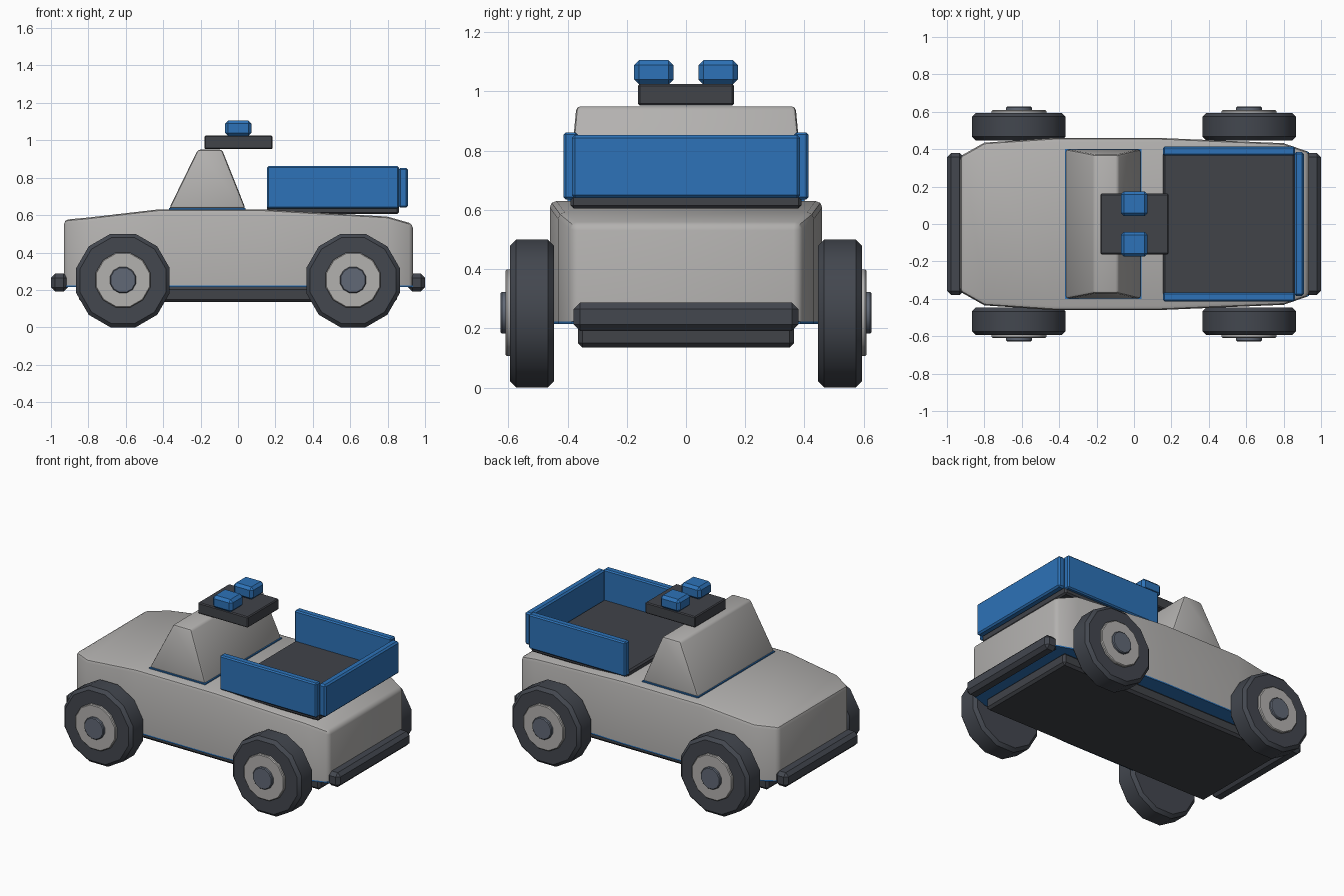
import bpy, bmesh, math
from mathutils import Matrix, Vector

if "Cube" in bpy.data.objects:
    bpy.data.objects.remove(bpy.data.objects["Cube"])


def material(name, rgb):
    m = bpy.data.materials.new(name)
    m.diffuse_color = (*rgb, 1)
    m.use_nodes = True
    m.node_tree.nodes["Principled BSDF"].inputs["Base Color"].default_value = m.diffuse_color
    return m


GREY = material("light grey paint", (0.45, 0.44, 0.43))
BLUE = material("blue paint", (0.026, 0.17, 0.48))
TRIM = material("dark trim", (0.052, 0.056, 0.066))
TYRE = material("tyre rubber", (0.056, 0.063, 0.078))
SLATE = material("slate cap", (0.12, 0.14, 0.18))


def finish(bm, name, mat, angle=35):
    bmesh.ops.recalc_face_normals(bm, faces=bm.faces)
    mesh = bpy.data.meshes.new(name)
    bm.to_mesh(mesh)
    bm.free()
    mesh.materials.append(mat)
    ob = bpy.data.objects.new(name, mesh)
    bpy.context.collection.objects.link(ob)
    bpy.ops.object.select_all(action='DESELECT')
    ob.select_set(True)
    bpy.context.view_layer.objects.active = ob
    bpy.ops.object.shade_smooth_by_angle(angle=math.radians(angle))
    return ob


def bevel(bm, edges, width, segments=1):
    if width:
        bmesh.ops.bevel(bm, geom=edges, offset=width, offset_type='OFFSET',
                        segments=segments, profile=0.5, affect='EDGES',
                        clamp_overlap=True)


def box(name, mat, x, y, z, width=0.0, segments=1, top_x=None, top_y=None):
    """Box between bounds, optionally with different bounds for its top."""
    bm = bmesh.new()
    bmesh.ops.create_cube(bm, size=1)
    for v in bm.verts:
        up = v.co.z > 0
        bx = top_x if up and top_x else x
        by = top_y if up and top_y else y
        v.co = Vector((bx[v.co.x > 0], by[v.co.y > 0], z[up]))
    bevel(bm, bm.edges[:], width, segments)
    return finish(bm, name, mat)


def disc(name, mat, radius, centre, depth, width=0.0, sides=12):
    """Upright disc whose axis lies along y."""
    bm = bmesh.new()
    turn = (Matrix.Translation(centre) @ Matrix.Rotation(math.pi / 2, 4, 'X')
            @ Matrix.Rotation(math.pi / sides, 4, 'Z'))
    r = radius / math.cos(math.pi / sides)
    bmesh.ops.create_cone(bm, cap_ends=True, segments=sides, radius1=r,
                          radius2=r, depth=depth, matrix=turn)
    rims = [e for e in bm.edges if abs(e.verts[0].co.y - e.verts[1].co.y) < 1e-4]
    bevel(bm, rims, width)
    return finish(bm, name, mat)


def loft(name, mat, stations, bottom, width=0.0):
    """Hull through (x, half width, top) stations, rounded except underneath."""
    bm = bmesh.new()
    rings = [[bm.verts.new(p) for p in ((x, -w, bottom), (x, w, bottom),
                                        (x, w, top), (x, -w, top))]
             for x, w, top in stations]
    for a, b in zip(rings, rings[1:]):
        for i in range(4):
            j = (i + 1) % 4
            bm.faces.new((a[i], a[j], b[j], b[i]))
    bm.faces.new(rings[0])
    bm.faces.new(rings[-1][::-1])
    bmesh.ops.recalc_face_normals(bm, faces=bm.faces)
    edges = [e for e in bm.edges if e.calc_face_angle(0) > 0.6
             and max(v.co.z for v in e.verts) > bottom + 0.01]
    bevel(bm, edges, width, 2)
    return finish(bm, name, mat)


# Body hull and the blue underside that follows its outline
OUTLINE = [(-0.93, 0.362, 0.575), (-0.80, 0.435, 0.587), (-0.43, 0.46, 0.63),
           (0.14, 0.46, 0.63), (0.80, 0.432, 0.592), (0.935, 0.385, 0.553)]
loft("body", GREY, OUTLINE, 0.224, 0.022)
loft("body_underside", BLUE, [(x, w, 0.224) for x, w, _ in OUTLINE], 0.215)

# Chassis and bumpers
box("chassis", TRIM, (-0.85, 0.85), (-0.365, 0.365), (0.135, 0.216), 0.015)
for side, label in ((-1, "front"), (1, "rear")):
    xs = sorted((side * 0.91, side * 1.0))
    box(label + "_bumper", TYRE, xs, (-0.38, 0.38), (0.192, 0.287), 0.022)

# Cabin on a thin blue base
box("cabin", GREY, (-0.368, 0.04), (-0.40, 0.40), (0.636, 0.95), 0.014, 2,
    top_x=(-0.215, -0.085), top_y=(-0.37, 0.37))
box("cabin_base", BLUE, (-0.368, 0.04), (-0.40, 0.40), (0.628, 0.637))

# Roof bar with two lamps
box("roof_bar", TRIM, (-0.18, 0.185), (-0.162, 0.162), (0.953, 1.025), 0.006)
for side, label in ((-1, "near"), (1, "far")):
    ys = sorted((side * 0.042, side * 0.175))
    box(label + "_roof_lamp", BLUE, (-0.07, 0.073), ys, (1.023, 1.106), 0.017)

# Cargo bed: floor, side panels and tailgate
box("bed_floor", TRIM, (0.155, 0.86), (-0.39, 0.39), (0.605, 0.66), 0.01)
for side, label in ((-1, "near"), (1, "far")):
    ys = sorted((side * 0.365, side * 0.414))
    box(label + "_bed_panel", BLUE, (0.155, 0.86), ys, (0.635, 0.862), 0.008)
box("tailgate", BLUE, (0.858, 0.908), (-0.385, 0.385), (0.64, 0.853), 0.01)

# Wheels: tyre, hub and centre cap
for sx, end in ((-1, "front"), (1, "rear")):
    for sy, label in ((-1, "near"), (1, "far")):
        name = f"{end}_{label}"
        x = sx * 0.615
        disc(name + "_tyre", TYRE, 0.25, (x, sy * 0.52, 0.25), 0.147, 0.02)
        disc(name + "_hub", GREY, 0.146, (x, sy * 0.585, 0.253), 0.05, 0.005)
        disc(name + "_centre_cap", SLATE, 0.07, (x, sy * 0.602, 0.253), 0.05,
             0.005)
